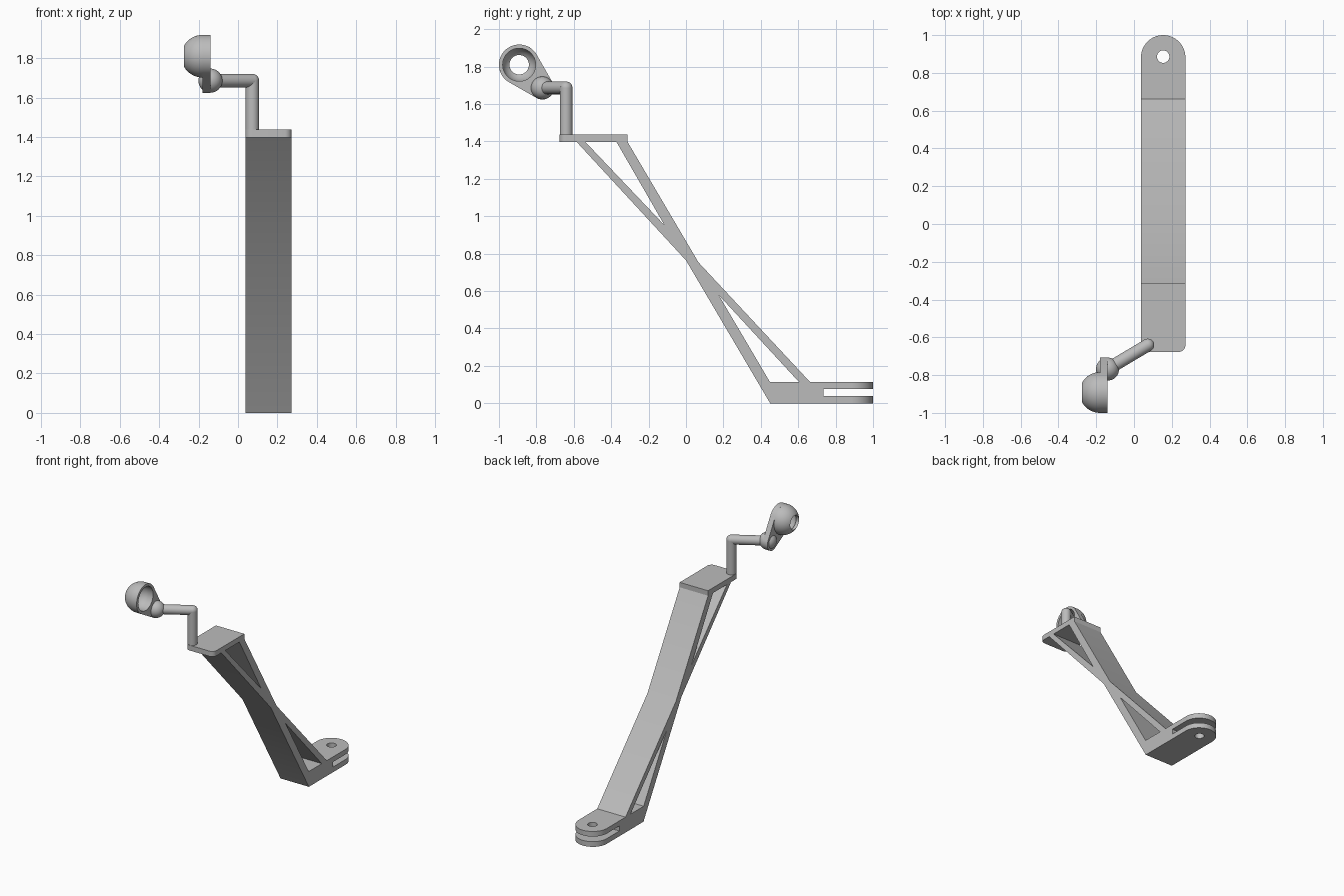
import bpy, bmesh
from math import pi, cos, sin, acos, atan2, hypot, radians
from mathutils import Matrix, Vector

cube = bpy.data.objects.get("Cube")
if cube:
    bpy.data.objects.remove(cube, do_unlink=True)

grey = bpy.data.materials.new("plain grey")
grey.use_nodes = True
grey.diffuse_color = (0.5, 0.5, 0.5, 1)
grey.node_tree.nodes["Principled BSDF"].inputs["Base Color"].default_value = (0.5, 0.5, 0.5, 1)


def finish(name, bm):
    """Turn a bmesh into a shaded, coloured object."""
    mesh = bpy.data.meshes.new(name)
    bm.to_mesh(mesh)
    bm.free()
    mesh.materials.append(grey)
    obj = bpy.data.objects.new(name, mesh)
    bpy.context.collection.objects.link(obj)
    bpy.ops.object.select_all(action='DESELECT')
    obj.select_set(True)
    bpy.context.view_layer.objects.active = obj
    bpy.ops.object.shade_smooth_by_angle(angle=radians(35))
    return obj


def arc(cx, cy, r, a0, a1, n=24):
    return [(cx + r * cos(a0 + (a1 - a0) * i / n), cy + r * sin(a0 + (a1 - a0) * i / n))
            for i in range(n + 1)]


def circle(cx, cy, r, n=48):
    return arc(cx, cy, r, 0, 2 * pi, n)[:-1]


ALONG_X = Matrix(((0, 0, 1, 0), (1, 0, 0, 0), (0, 1, 0, 0), (0, 0, 0, 1)))
ALONG_Z = Matrix.Identity(4)


def slab(name, loops, low, high, frame):
    """Extrude an outline with holes between two levels of the frame's axis."""
    curve = bpy.data.curves.new(name, 'CURVE')
    curve.dimensions = '2D'
    curve.fill_mode = 'BOTH'
    curve.extrude = (high - low) / 2
    for loop in loops:
        spline = curve.splines.new('POLY')
        spline.points.add(len(loop) - 1)
        for point, (u, v) in zip(spline.points, loop):
            point.co = (u, v, 0, 1)
        spline.use_cyclic_u = True
    temp = bpy.data.objects.new(name + " outline", curve)
    bpy.context.collection.objects.link(temp)
    graph = bpy.context.evaluated_depsgraph_get()
    mesh = bpy.data.meshes.new_from_object(temp.evaluated_get(graph))
    bm = bmesh.new()
    bm.from_mesh(mesh)
    bpy.data.objects.remove(temp)
    bpy.data.curves.remove(curve)
    bpy.data.meshes.remove(mesh)
    bmesh.ops.remove_doubles(bm, verts=bm.verts, dist=1e-5)
    bmesh.ops.recalc_face_normals(bm, faces=bm.faces)
    bm.transform(frame @ Matrix.Translation((0, 0, (low + high) / 2)))
    return finish(name, bm)


def rod(name, start, end, r):
    a, b = Vector(start), Vector(end)
    bm = bmesh.new()
    bmesh.ops.create_cone(bm, cap_ends=True, segments=32, radius1=r, radius2=r, depth=(b - a).length)
    turn = (b - a).to_track_quat('Z', 'Y').to_matrix().to_4x4()
    bm.transform(Matrix.Translation((a + b) / 2) @ turn)
    return finish(name, bm)


def ball(name, centre, r):
    bm = bmesh.new()
    bmesh.ops.create_uvsphere(bm, u_segments=32, v_segments=20, radius=r)
    bm.transform(Matrix.Translation(centre))
    return finish(name, bm)


# Crossed support frame with two triangular openings
LEFT, RIGHT = 0.037, 0.272
MID, HALF = (LEFT + RIGHT) / 2, (RIGHT - LEFT) / 2
outline = [(-0.587, 1.4), (-0.314, 1.4), (0.067, 0.753), (0.662, 0.115),
           (0.735, 0.115), (0.735, 0), (0.45, 0), (0, 0.764)]
upper_gap = [(-0.54, 1.4 - 0.0005), (-0.373, 1.4 - 0.0005), (-0.115, 0.952)]
lower_gap = [(0.174, 0.58), (0.448, 0.115), (0.603, 0.115)]
slab("support_frame", [outline, upper_gap, lower_gap], LEFT, RIGHT, ALONG_X)

# Forked hinge lugs at the foot
lug = [(LEFT, 0.735), (RIGHT, 0.735)] + arc(MID, 1 - HALF, HALF, 0, pi, 32)
pin_hole = circle(MID, 0.886, 0.033, 32)
for name, low, high in (("lower_lug", 0, 0.039), ("upper_lug", 0.077, 0.115)):
    slab(name, [lug, pin_hole], low, high, ALONG_Z)

# Top plate with rounded front corners
c = 0.035
top = ([(RIGHT, -0.314), (LEFT, -0.314)]
       + arc(LEFT + c, -0.677 + c, c, pi, 1.5 * pi, 8)
       + arc(RIGHT - c, -0.677 + c, c, 1.5 * pi, 2 * pi, 8))
slab("top_plate", [top], 1.398, 1.437, ALONG_Z)

# Bent rod leading to the ball joint
elbow = (0.073, -0.641, 1.686)
joint = (-0.14, -0.768, 1.686)
rod("upright_rod", (0.073, -0.641, 1.42), elbow, 0.034)
rod("side_rod", elbow, joint, 0.034)
ball("rod_elbow", elbow, 0.034)
ball("ball_joint", joint, 0.061)

# Teardrop socket plate
BIG, SMALL, BORE = 0.108, 0.062, 0.088
ay, az = -0.892, 1.81
by, bz = joint[1], joint[2]
aim = atan2(bz - az, by - ay)
spread = acos((BIG - SMALL) / hypot(by - ay, bz - az))
teardrop = (arc(ay, az, BIG, aim + spread, aim + 2 * pi - spread, 40)
            + arc(by, bz, SMALL, aim - spread, aim + spread, 20))
slab("socket_plate", [teardrop, circle(ay, az, BORE)], -0.18, -0.14, ALONG_X)

# Hollow dome behind the plate, open through its end
HOLE = 0.052
outer = arc(0, 0, BIG, 0, acos(HOLE / BIG), 14)
inner = arc(0, 0, BORE, acos(HOLE / BORE), 0, 14)
bm = bmesh.new()
verts = [bm.verts.new((-0.18 - depth, ay + r, az)) for r, depth in outer + inner]
edges = [bm.edges.new(pair) for pair in zip(verts, verts[1:])]
bmesh.ops.spin(bm, geom=verts + edges, cent=(0, ay, az), axis=(1, 0, 0),
               angle=2 * pi, steps=48, use_merge=True)
bmesh.ops.remove_doubles(bm, verts=bm.verts, dist=1e-5)
bmesh.ops.recalc_face_normals(bm, faces=bm.faces)
# The shell is open where it meets the plate, so check its rim points outward
rim = max(bm.faces, key=lambda f: (f.calc_center_median() - Vector((-0.18, ay, az))).length)
if rim.normal.dot(rim.calc_center_median() - Vector((-0.18, ay, az))) < 0:
    bmesh.ops.reverse_faces(bm, faces=bm.faces)
finish("socket_dome", bm)
